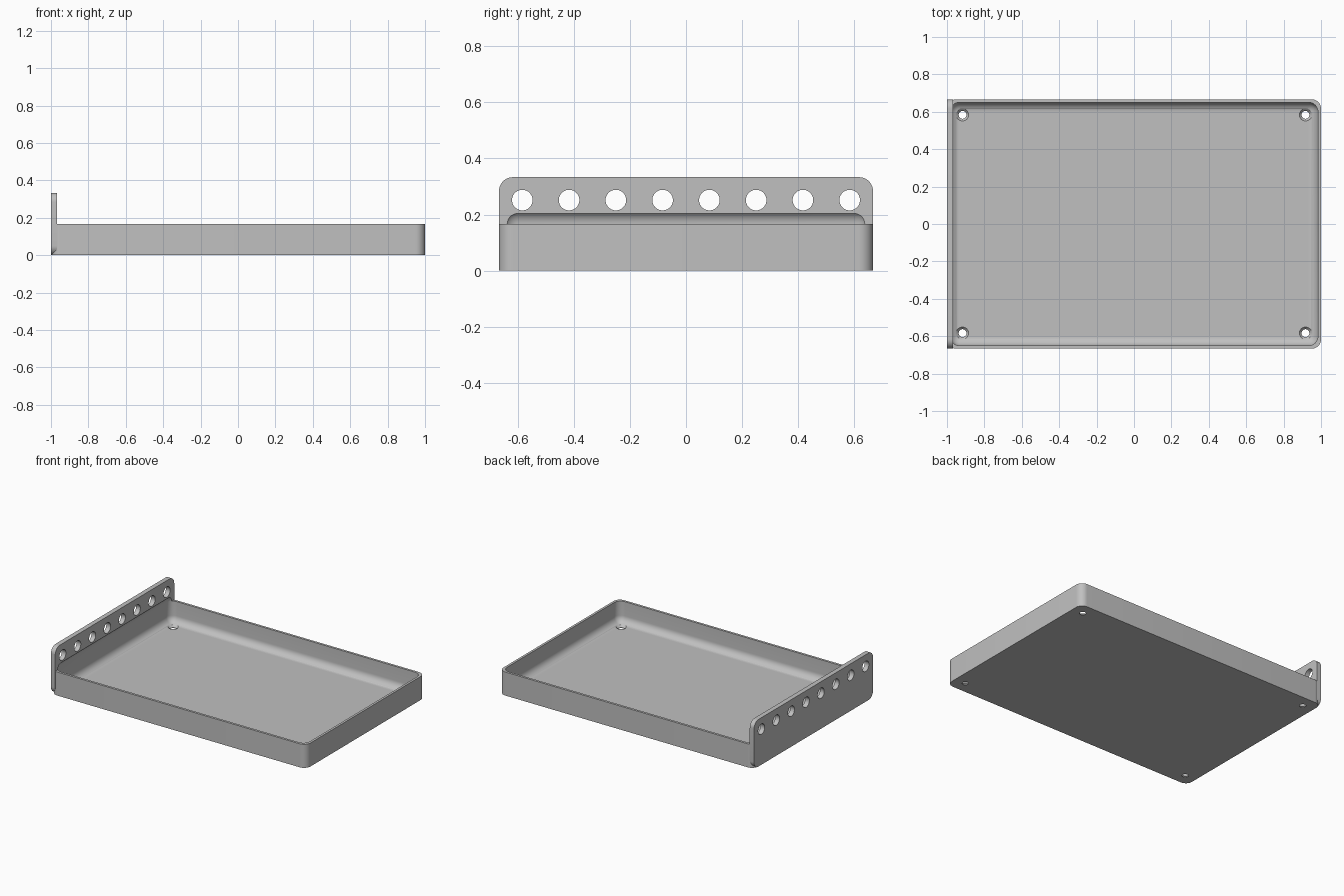
import bpy, bmesh
from mathutils import Matrix, Vector

old = bpy.data.objects.get("Cube")
if old:
    bpy.data.objects.remove(old, do_unlink=True)

MM = 1 / 60          # design unit: the tray is 120 units long
LENGTH, WIDTH, HEIGHT = 120, 80, 10
WALL, PLATE, ROUND = 1, 2, 3

grey = bpy.data.materials.new("plain grey")
grey.use_nodes = True
colour = (0.53, 0.53, 0.53, 1)
grey.diffuse_color = colour
grey.node_tree.nodes["Principled BSDF"].inputs["Base Color"].default_value = colour


def finish(name, bm):
    mesh = bpy.data.meshes.new(name)
    bmesh.ops.recalc_face_normals(bm, faces=bm.faces)
    bm.to_mesh(mesh)
    bm.free()
    mesh.materials.append(grey)
    obj = bpy.data.objects.new(name, mesh)
    bpy.context.collection.objects.link(obj)
    return obj


def rounded_box(name, low, high, axis=None):
    """Box with rounded edges: those along one axis, or all of them."""
    low, high = Vector(low) * MM, Vector(high) * MM
    bm = bmesh.new()
    bmesh.ops.create_cube(bm, size=1)
    bmesh.ops.scale(bm, vec=high - low, verts=bm.verts)
    bmesh.ops.translate(bm, vec=(low + high) / 2, verts=bm.verts)
    edges = [e for e in bm.edges if axis is None or
             abs(e.verts[0].co[axis] - e.verts[1].co[axis]) > 1e-4]
    bmesh.ops.bevel(bm, geom=edges, offset=ROUND * MM, segments=10,
                    profile=0.5, affect='EDGES')
    return finish(name, bm)


def cone(name, centre, radius_low, radius_high, depth, axis='Z'):
    """Round cutter along one axis."""
    bm = bmesh.new()
    turn = Matrix.Rotation(1.5707963, 4, 'Y') if axis == 'X' else Matrix()
    bmesh.ops.create_cone(bm, cap_ends=True, segments=48, radius1=radius_low * MM,
                          radius2=radius_high * MM, depth=depth * MM,
                          matrix=Matrix.Translation(Vector(centre) * MM) @ turn)
    return finish(name, bm)


def combine(target, tool, operation):
    tool.hide_render = True
    mod = target.modifiers.new(operation.lower(), 'BOOLEAN')
    mod.operation, mod.object, mod.solver = operation, tool, 'EXACT'
    bpy.context.view_layer.objects.active = target
    bpy.ops.object.modifier_apply(modifier=mod.name)
    bpy.data.objects.remove(tool, do_unlink=True)


x, y = LENGTH / 2, WIDTH / 2

# Tray body with rounded upright corners, joined to the tall end plate
tray = rounded_box("tray", (-x, -y, 0), (x, y, HEIGHT), axis=2)
end_plate = rounded_box("end_plate", (-x, -y, 0), (-x + PLATE, y, 2 * HEIGHT), axis=0)
combine(tray, end_plate, 'UNION')

# Hollow with filleted floor, which also bites a shallow pocket into the plate
hollow = rounded_box("hollow", (-x + WALL, -y + WALL, WALL),
                     (x - WALL, y - WALL, HEIGHT + 3))
combine(tray, hollow, 'DIFFERENCE')

# Row of eight round holes through the end plate
for i in range(8):
    hole = cone("plate_hole", (-x + 1, -35 + 10 * i, 15.1), 2.2, 2.2, 8, axis='X')
    combine(tray, hole, 'DIFFERENCE')

# Countersunk screw holes in the floor corners
for sx in (-55, 55):
    for sy in (-35, 35):
        combine(tray, cone("screw_hole", (sx, sy, 1), 1.25, 1.25, 6), 'DIFFERENCE')
        combine(tray, cone("countersink", (sx, sy, 1.2), 1.25, 3, 2), 'DIFFERENCE')

# Smooth fillets, crisp edges
bpy.ops.object.select_all(action='DESELECT')
tray.select_set(True)
bpy.context.view_layer.objects.active = tray
bpy.ops.object.shade_smooth_by_angle(angle=0.5)
